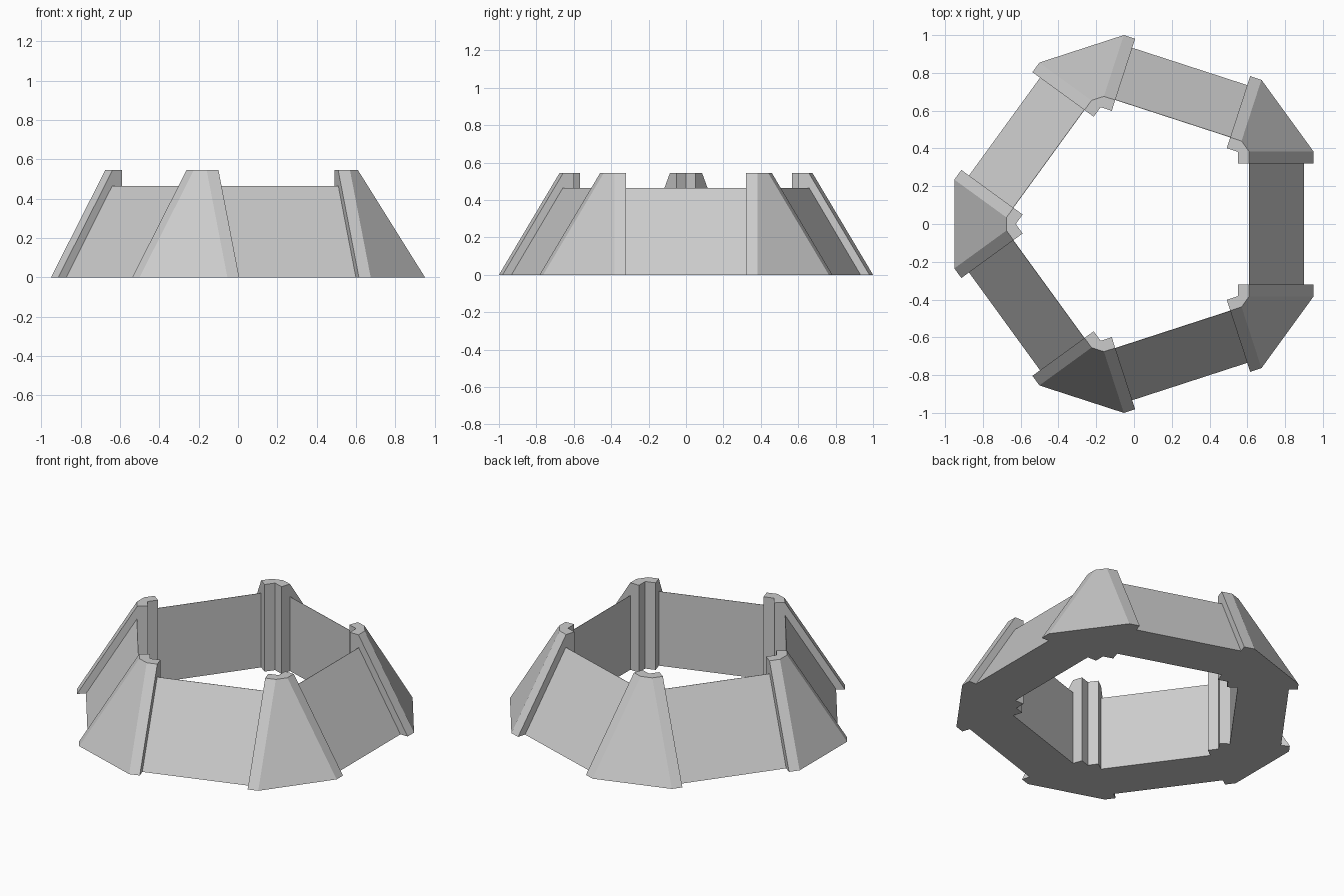
import bpy, bmesh
from math import radians, tan
from mathutils import Matrix, Vector

cube = bpy.data.objects.get("Cube")
if cube:
    bpy.data.objects.remove(cube, do_unlink=True)

# Ring dimensions, measured from the ring centre
CENTRE = Vector((0.024, 0, 0))
SIDES = 5
STEP = 360 / SIDES
BASE, CREST, RIB = 0.927, 0.586, 0.526     # post foot, post top edge, inner rib face
POST_Y, BEVEL_Y, POST_H = 0.32, 0.383, 0.545
WALL_BASE, WALL_H = 0.877, 0.465

stone = bpy.data.materials.new("grey stone")
stone.use_nodes = True
grey = (0.6, 0.6, 0.6, 1)
stone.diffuse_color = grey
stone.node_tree.nodes["Principled BSDF"].inputs["Base Color"].default_value = grey


def loft(name, first, second, angle):
    """Join two matching outlines into a closed solid turned about the ring centre."""
    bm = bmesh.new()
    a = [bm.verts.new(p) for p in first]
    b = [bm.verts.new(p) for p in second]
    bm.faces.new(a)
    bm.faces.new(b)
    for i in range(len(a)):
        j = (i + 1) % len(a)
        bm.faces.new((a[i], a[j], b[j], b[i]))
    bmesh.ops.recalc_face_normals(bm, faces=bm.faces)
    turn = Matrix.Translation(CENTRE) @ Matrix.Rotation(radians(angle), 4, 'Z')
    bmesh.ops.transform(bm, matrix=turn, verts=bm.verts)
    mesh = bpy.data.meshes.new(name)
    bm.to_mesh(mesh)
    bm.free()
    mesh.materials.append(stone)
    obj = bpy.data.objects.new(name, mesh)
    bpy.context.collection.objects.link(obj)


def post_outline(outer, z):
    """Half outline beside a wall, mirrored across the corner bisector."""
    half = [Vector((RIB, POST_Y, z)), Vector((outer, POST_Y, z)), Vector((outer, BEVEL_Y, z))]
    turn = Matrix.Rotation(radians(STEP), 3, 'Z')
    other = [turn @ Vector((p.x, -p.y, p.z)) for p in reversed(half)]
    notch = Vector((RIB, RIB * tan(radians(STEP / 2)), z))
    return half + other + [notch]


def wall_outline(y):
    """Wedge section with an upright inner face and a sharp crest."""
    return [(CREST, y, 0), (WALL_BASE, y, 0), (CREST + 0.002, y, WALL_H), (CREST, y, WALL_H)]


for n in range(SIDES):
    # Sloping wall segment, ends buried in the posts
    loft(f"wall_{n + 1}", wall_outline(-POST_Y - 0.02), wall_outline(POST_Y + 0.02), n * STEP)
    # Bevelled corner post with a notched inner rib
    loft(f"corner_post_{n + 1}", post_outline(BASE, 0), post_outline(CREST, POST_H), n * STEP)
